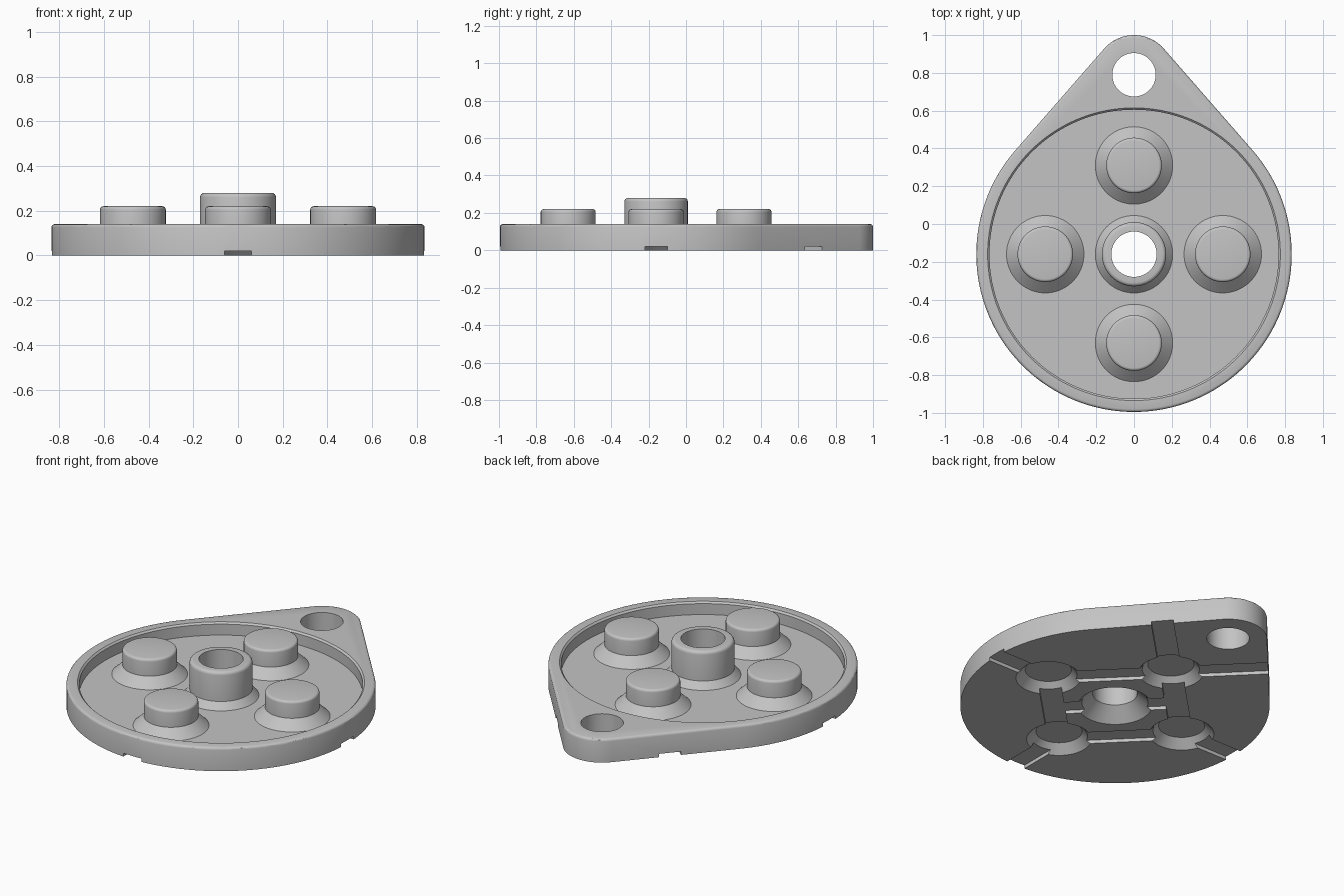
import bpy, bmesh, math
from mathutils import Vector

if "Cube" in bpy.data.objects:
    bpy.data.objects.remove(bpy.data.objects["Cube"])

HUB = Vector((0, -0.16, 0))      # centre of the round dish
EAR = Vector((0, 0.79, 0))       # centre of the hanging ear
DISC_R, EAR_R = 0.835, 0.21
HEIGHT, FLOOR = 0.14, 0.065
ORBIT = 0.47                     # distance of the pegs from the hub
GROOVE_W, GROOVE_D = 0.12, 0.02

grey = bpy.data.materials.new("plain grey")
grey.use_nodes = True
grey.diffuse_color = (0.55, 0.55, 0.55, 1)
grey.node_tree.nodes["Principled BSDF"].inputs["Base Color"].default_value = grey.diffuse_color


def finish(name, bm):
    bmesh.ops.recalc_face_normals(bm, faces=bm.faces)
    mesh = bpy.data.meshes.new(name)
    bm.to_mesh(mesh)
    bm.free()
    obj = bpy.data.objects.new(name, mesh)
    obj.data.materials.append(grey)
    bpy.context.collection.objects.link(obj)
    return obj


def lathe(name, profile, centre, sides=64):
    """Closed solid of stacked rings given as (radius, height)."""
    bm = bmesh.new()
    rings = [[bm.verts.new(centre + Vector((r * math.cos(a), r * math.sin(a), z)))
              for a in (2 * math.pi * i / sides for i in range(sides))]
             for r, z in profile]
    for low, high in zip(rings, rings[1:]):
        for i in range(sides):
            j = (i + 1) % sides
            bm.faces.new((low[i], low[j], high[j], high[i]))
    bm.faces.new(rings[0])
    bm.faces.new(rings[-1])
    return finish(name, bm)


def rounded_top(r, z, size=0.02, steps=4):
    """Profile points of a rounded top edge."""
    angles = [math.pi / 2 * i / steps for i in range(steps + 1)]
    return [(r - size + size * math.cos(a), z - size + size * math.sin(a)) for a in angles]


def groove(start, end):
    """Box cutter along the underside from start to end."""
    way = end - start
    side = Vector((-way.y, way.x, 0)).normalized() * GROOVE_W / 2
    bm = bmesh.new()
    base = [bm.verts.new(p + Vector((0, 0, -0.05)))
            for p in (start + side, start - side, end - side, end + side)]
    face = bm.faces.new(base)
    top = bmesh.ops.extrude_face_region(bm, geom=[face])["geom"]
    bmesh.ops.translate(bm, vec=(0, 0, 0.05 + GROOVE_D),
                        verts=[v for v in top if isinstance(v, bmesh.types.BMVert)])
    return finish("groove_cutter", bm)


def combine(target, tool, operation):
    mod = target.modifiers.new(operation, "BOOLEAN")
    mod.operation, mod.solver, mod.object = operation, "EXACT", tool
    bpy.context.view_layer.objects.active = target
    bpy.ops.object.modifier_apply(modifier=mod.name)
    bpy.data.objects.remove(tool)


# Teardrop plate: two arcs joined by tangents, with a softened top edge
def arc(centre, r, a0, a1, n):
    return [centre + Vector((r * math.cos(a), r * math.sin(a), 0))
            for a in (a0 + (a1 - a0) * i / n for i in range(n + 1))]


tangent = math.asin((DISC_R - EAR_R) / (EAR.y - HUB.y))
outline = (arc(EAR, EAR_R, tangent, math.pi - tangent, 24)
           + arc(HUB, DISC_R, math.pi - tangent, 2 * math.pi + tangent, 96))
bm = bmesh.new()
bottom = bm.faces.new([bm.verts.new(p) for p in outline])
raised = bmesh.ops.extrude_face_region(bm, geom=[bottom])["geom"]
bmesh.ops.translate(bm, vec=(0, 0, HEIGHT),
                    verts=[v for v in raised if isinstance(v, bmesh.types.BMVert)])
bm.normal_update()
rim = [e for e in bm.edges if all(v.co.z > HEIGHT / 2 for v in e.verts)]
bmesh.ops.bevel(bm, geom=rim, offset=0.015, segments=3, profile=0.5, affect="EDGES")
plate = finish("dish_plate", bm)

# Round recess in the top with an eased lip
combine(plate, lathe("recess_cutter", [(0.765, FLOOR), (0.765, HEIGHT - 0.01),
                                       (0.775, HEIGHT), (0.775, 0.3)], HUB, 128), "DIFFERENCE")

# Four pegs and the taller central boss, each on a flared foot
pegs = [HUB + ORBIT * Vector((math.cos(a), math.sin(a), 0))
        for a in (math.pi / 2 * k for k in range(4))]
right_peg, back_peg, left_peg, front_peg = pegs
for p in pegs:
    combine(plate, lathe("peg", [(0.205, 0.055), (0.205, FLOOR), (0.147, 0.12)]
                         + rounded_top(0.147, 0.22, 0.015), p), "UNION")
combine(plate, lathe("boss", [(0.205, 0.055), (0.205, FLOOR), (0.17, 0.105)]
                     + rounded_top(0.17, 0.28), HUB), "UNION")

# Shallow grooves on the underside: outward runs, ring between pegs, cross run
for p in (right_peg, left_peg, front_peg):
    combine(plate, groove(p, HUB + (p - HUB) * 2), "DIFFERENCE")
for s in (-1, 1):
    combine(plate, groove(back_peg, back_peg + Vector((s * 0.6, 0.6, 0))), "DIFFERENCE")
for k in range(4):
    combine(plate, groove(pegs[k], pegs[(k + 1) % 4]), "DIFFERENCE")
combine(plate, groove((right_peg + front_peg) / 2, (left_peg + back_peg) / 2), "DIFFERENCE")

# Conical pockets under the pegs and boss
for p in pegs:
    combine(plate, lathe("pocket_cutter", [(0.175, -0.05), (0.175, 0), (0.125, 0.05)], p),
            "DIFFERENCE")
combine(plate, lathe("boss_pocket_cutter", [(0.2, -0.05), (0.2, 0), (0.12, 0.075)], HUB),
        "DIFFERENCE")

# Through holes in the boss and the ear
combine(plate, lathe("boss_hole_cutter", [(0.12, -0.1), (0.12, 0.4)], HUB), "DIFFERENCE")
combine(plate, lathe("ear_hole_cutter", [(0.115, -0.1), (0.115, 0.4)], EAR), "DIFFERENCE")

bpy.ops.object.select_all(action="DESELECT")
plate.select_set(True)
bpy.context.view_layer.objects.active = plate
bpy.ops.object.shade_smooth_by_angle(angle=math.radians(30))
